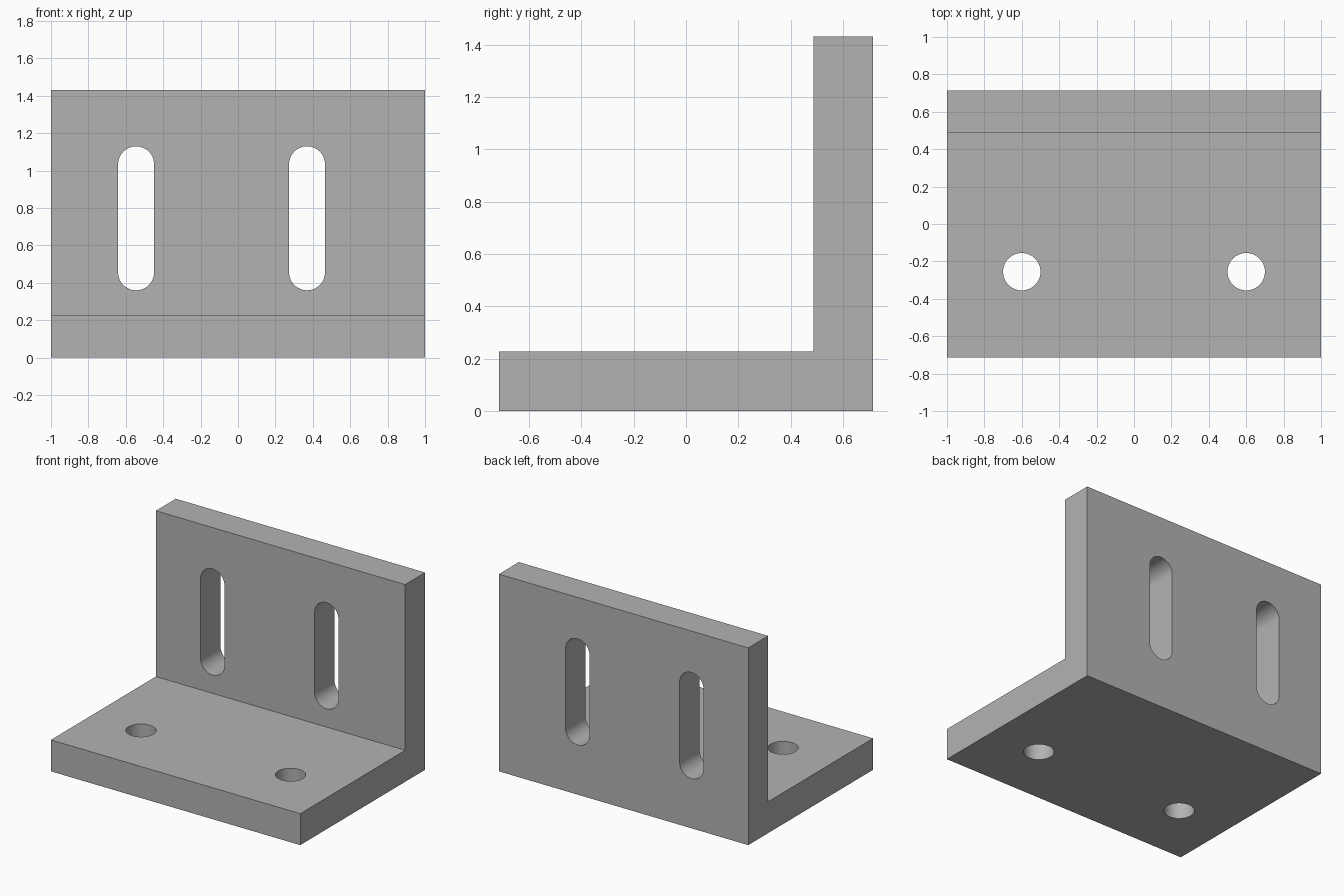
import bpy
import bmesh
from math import cos, sin, pi, radians
from mathutils import Vector

cube = bpy.data.objects.get("Cube")
if cube:
    bpy.data.objects.remove(cube, do_unlink=True)

HALF_DEPTH, HEIGHT, THICK = 0.715, 1.43, 0.228
WALL_FRONT = HALF_DEPTH - THICK

grey = bpy.data.materials.new("plain grey")
grey.use_nodes = True
grey.diffuse_color = (0.45, 0.45, 0.45, 1)
grey.node_tree.nodes["Principled BSDF"].inputs["Base Color"].default_value = grey.diffuse_color


def prism(name, outline, direction):
    """Extrude a closed outline along a direction."""
    bm = bmesh.new()
    face = bm.faces.new([bm.verts.new(p) for p in outline])
    grown = bmesh.ops.extrude_face_region(bm, geom=[face], use_keep_orig=True)
    verts = [g for g in grown["geom"] if isinstance(g, bmesh.types.BMVert)]
    bmesh.ops.translate(bm, verts=verts, vec=Vector(direction))
    bmesh.ops.recalc_face_normals(bm, faces=bm.faces)
    mesh = bpy.data.meshes.new(name)
    bm.to_mesh(mesh)
    bm.free()
    mesh.materials.append(grey)
    obj = bpy.data.objects.new(name, mesh)
    bpy.context.collection.objects.link(obj)
    return obj


def arc(radius, start, end, steps=24):
    angles = [start + (end - start) * i / steps for i in range(steps + 1)]
    return [(radius * cos(a), radius * sin(a)) for a in angles]


# L-shaped body from its side profile
profile = [(-HALF_DEPTH, 0), (HALF_DEPTH, 0), (HALF_DEPTH, HEIGHT),
           (WALL_FRONT, HEIGHT), (WALL_FRONT, THICK), (-HALF_DEPTH, THICK)]
bracket = prism("angle_bracket", [(-1, y, z) for y, z in profile], (2, 0, 0))

cutters = []

# Upright slots through the wall
radius, low, high = 0.096, 0.36, 1.13
for x in (-0.545, 0.369):
    outline = [(x + u, WALL_FRONT - 0.1, high - radius + v) for u, v in arc(radius, 0, pi)]
    outline += [(x + u, WALL_FRONT - 0.1, low + radius + v) for u, v in arc(radius, pi, 2 * pi)]
    cutters.append(prism("slot_cutter", outline, (0, THICK + 0.2, 0)))

# Round bolt holes through the base
for x in (-0.6, 0.6):
    outline = [(x + u, -0.255 + v, -0.1) for u, v in arc(0.1, 0, 2 * pi, 48)[:-1]]
    cutters.append(prism("hole_cutter", outline, (0, 0, THICK + 0.2)))

# Cut the openings, then drop the cutters
bpy.ops.object.select_all(action="DESELECT")
bpy.context.view_layer.objects.active = bracket
bracket.select_set(True)
for cutter in cutters:
    cutter.hide_render = True
    cut = bracket.modifiers.new("opening", "BOOLEAN")
    cut.operation = "DIFFERENCE"
    cut.solver = "EXACT"
    cut.object = cutter
    bpy.ops.object.modifier_apply(modifier=cut.name)
    bpy.data.objects.remove(cutter, do_unlink=True)

bpy.ops.object.shade_smooth_by_angle(angle=radians(30))
